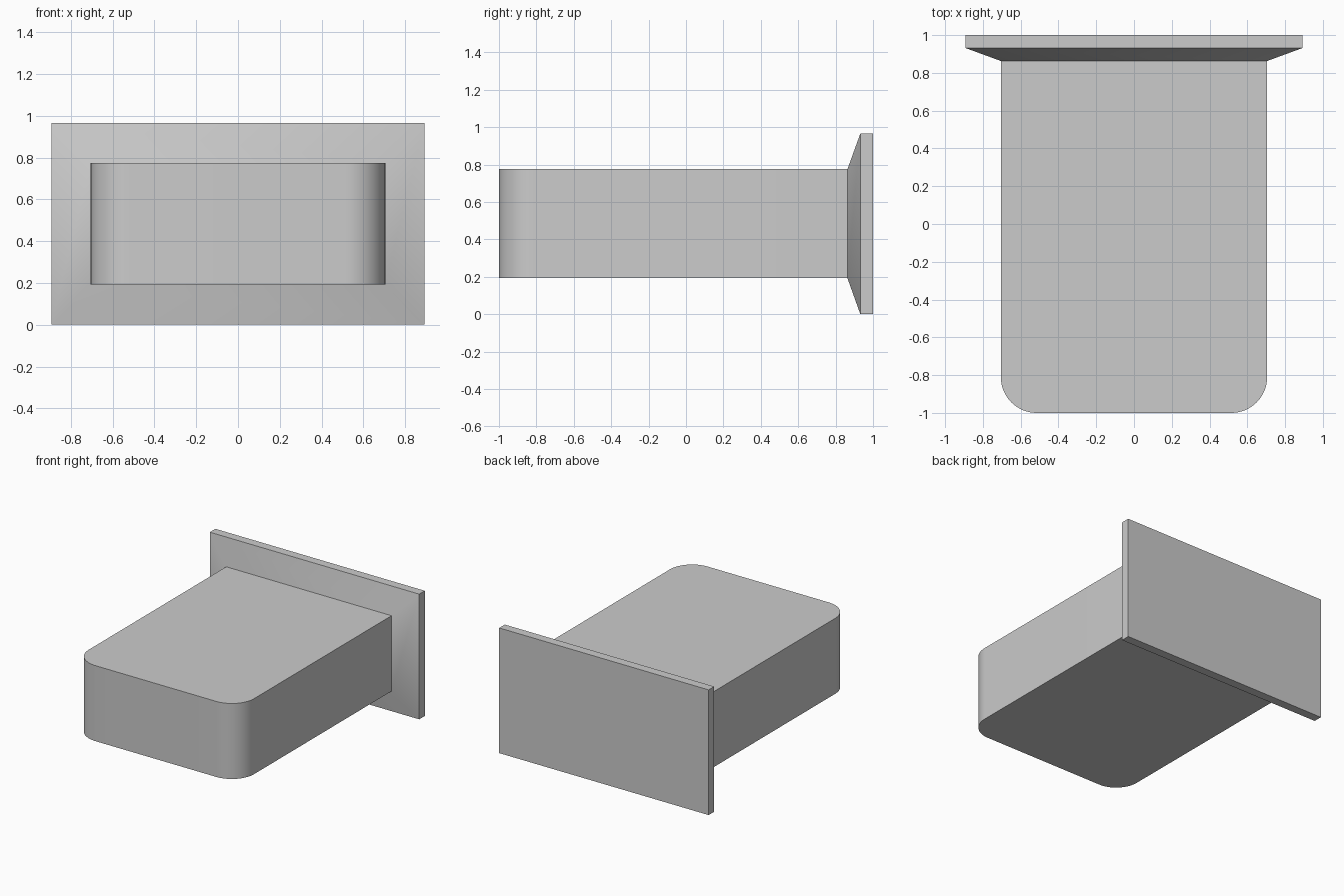
import bpy, bmesh
from math import sin, cos, pi, radians

if "Cube" in bpy.data.objects:
    bpy.data.objects.remove(bpy.data.objects["Cube"])

HALF_W, Z0, Z1 = 0.705, 0.193, 0.775   # body half width, bottom and top
NECK_Y, PLATE_Y = 0.863, 0.932         # start of flare, front of back plate
RADIUS, STEPS = 0.19, 16

# Body outline seen from above: square back, rounded front corners
outline = [(HALF_W, NECK_Y), (-HALF_W, NECK_Y)]
for side, start in ((-1, pi), (1, 1.5 * pi)):
    for i in range(STEPS + 1):
        a = start + i / STEPS * pi / 2
        outline.append((side * (HALF_W - RADIUS) + RADIUS * cos(a),
                        -1 + RADIUS + RADIUS * sin(a)))

bm = bmesh.new()
base = bm.faces.new([bm.verts.new((x, y, Z0)) for x, y in outline])
top = bmesh.ops.extrude_face_region(bm, geom=[base], use_keep_orig=True)["geom"]
bmesh.ops.translate(bm, verts=[g for g in top if isinstance(g, bmesh.types.BMVert)],
                    vec=(0, 0, Z1 - Z0))
bmesh.ops.recalc_face_normals(bm, faces=bm.faces)


def extrude_back(face, half_w, z0, z1, y):
    """Extrude the back face to a new rectangle at depth y."""
    new = bmesh.ops.extrude_discrete_faces(bm, faces=[face])["faces"][0]
    mid = (Z0 + Z1) / 2
    for v in new.verts:
        v.co = (half_w if v.co.x > 0 else -half_w, y, z1 if v.co.z > mid else z0)
    return new


# Flared neck, then the flat back plate
back = next(f for f in bm.faces if all(abs(v.co.y - NECK_Y) < 1e-4 for v in f.verts))
back = extrude_back(back, 0.893, 0, 0.965, PLATE_Y)
extrude_back(back, 0.893, 0, 0.965, 1.0)
bmesh.ops.recalc_face_normals(bm, faces=bm.faces)

mesh = bpy.data.meshes.new("block_with_flange")
bm.to_mesh(mesh)
bm.free()
obj = bpy.data.objects.new("block_with_flange", mesh)
bpy.context.collection.objects.link(obj)

# Smooth rounded corners, crisp edges elsewhere
bpy.context.view_layer.objects.active = obj
obj.select_set(True)
bpy.ops.object.shade_smooth_by_angle(angle=radians(30))
